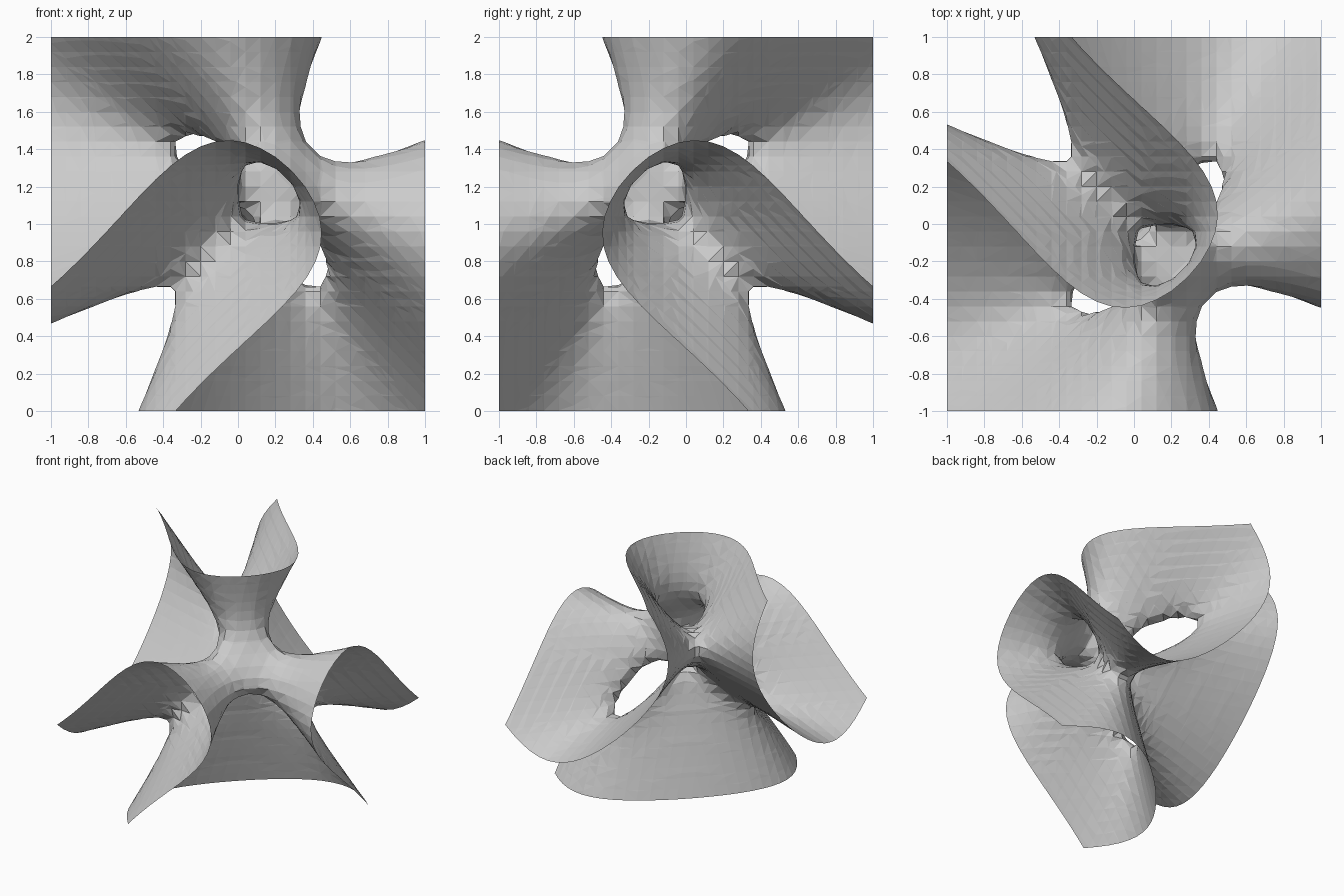
import bpy, bmesh
from mathutils import Vector

if "Cube" in bpy.data.objects:
    bpy.data.objects.remove(bpy.data.objects["Cube"])

N = 25                 # cells along each side of the 2-unit box
STEP = 2.0 / N


# Cubic surface with three-fold symmetry about the (1, 1, 1) diagonal
def field(x, y, z):
    p1 = x + y + z
    p2 = x*x + y*y + z*z
    p3 = x**3 + y**3 + z**3
    mixed = p1 * p2 - p3
    e2 = (p1 * p1 - p2) / 2
    return 81*p3 - 189*mixed + 54*x*y*z + 126*e2 - 9*p2 - 9*p1 + 1


def coord(k):
    return tuple(-1 + STEP * i for i in k)


values = {(i, j, k): field(*coord((i, j, k)))
          for i in range(N + 1) for j in range(N + 1) for k in range(N + 1)}

# The six faces of a cell, corners counter-clockwise seen from outside
FACES = []
for axis in range(3):
    b, c = (axis + 1) % 3, (axis + 2) % 3
    for side in (0, 1):
        ring = []
        for p, q in ((0, 0), (1, 0), (1, 1), (0, 1)):
            corner = [0, 0, 0]
            corner[axis], corner[b], corner[c] = side, p, q
            ring.append(tuple(corner))
        FACES.append(ring if side else ring[::-1])

bm = bmesh.new()
edge_verts = {}


# One shared vertex where the surface crosses a grid edge
def crossing(a, b):
    key = (min(a, b), max(a, b))
    if key not in edge_verts:
        a, b = key
        t = values[a] / (values[a] - values[b])
        p = Vector(coord(a)).lerp(Vector(coord(b)), t)
        edge_verts[key] = bm.verts.new((p.x, -p.y, p.z + 1))
    return edge_verts[key]


# Trace the surface outline round the faces of one cell and fill each loop
def fill_cell(i, j, k):
    links = {}
    for ring in FACES:
        pts = [(i + a, j + b, k + c) for a, b, c in ring]
        cuts = []
        for n in range(4):
            a, b = pts[n], pts[(n + 1) % 4]
            if (values[a] > 0) != (values[b] > 0):
                cuts.append((values[a] > 0, crossing(a, b)))
        for n, (leaving, v) in enumerate(cuts):
            if leaving:
                links[v] = cuts[(n + 1) % len(cuts)][1]
    while links:
        start, v = links.popitem()
        loop = [start]
        while v != start:
            loop.append(v)
            v = links.pop(v)
        if len(loop) > 2 and not bm.faces.get(loop):
            bm.faces.new(loop)


for i in range(N):
    for j in range(N):
        for k in range(N):
            signs = {values[i + a, j + b, k + c] > 0
                     for a in (0, 1) for b in (0, 1) for c in (0, 1)}
            if len(signs) == 2:
                fill_cell(i, j, k)

# Faceted triangle mesh
bmesh.ops.remove_doubles(bm, verts=bm.verts, dist=1e-5)
bmesh.ops.triangulate(bm, faces=[f for f in bm.faces if len(f.verts) > 3])
bmesh.ops.recalc_face_normals(bm, faces=bm.faces)
mesh = bpy.data.meshes.new("cubic_surface")
bm.to_mesh(mesh)
bm.free()
bpy.context.collection.objects.link(bpy.data.objects.new("cubic_surface", mesh))
